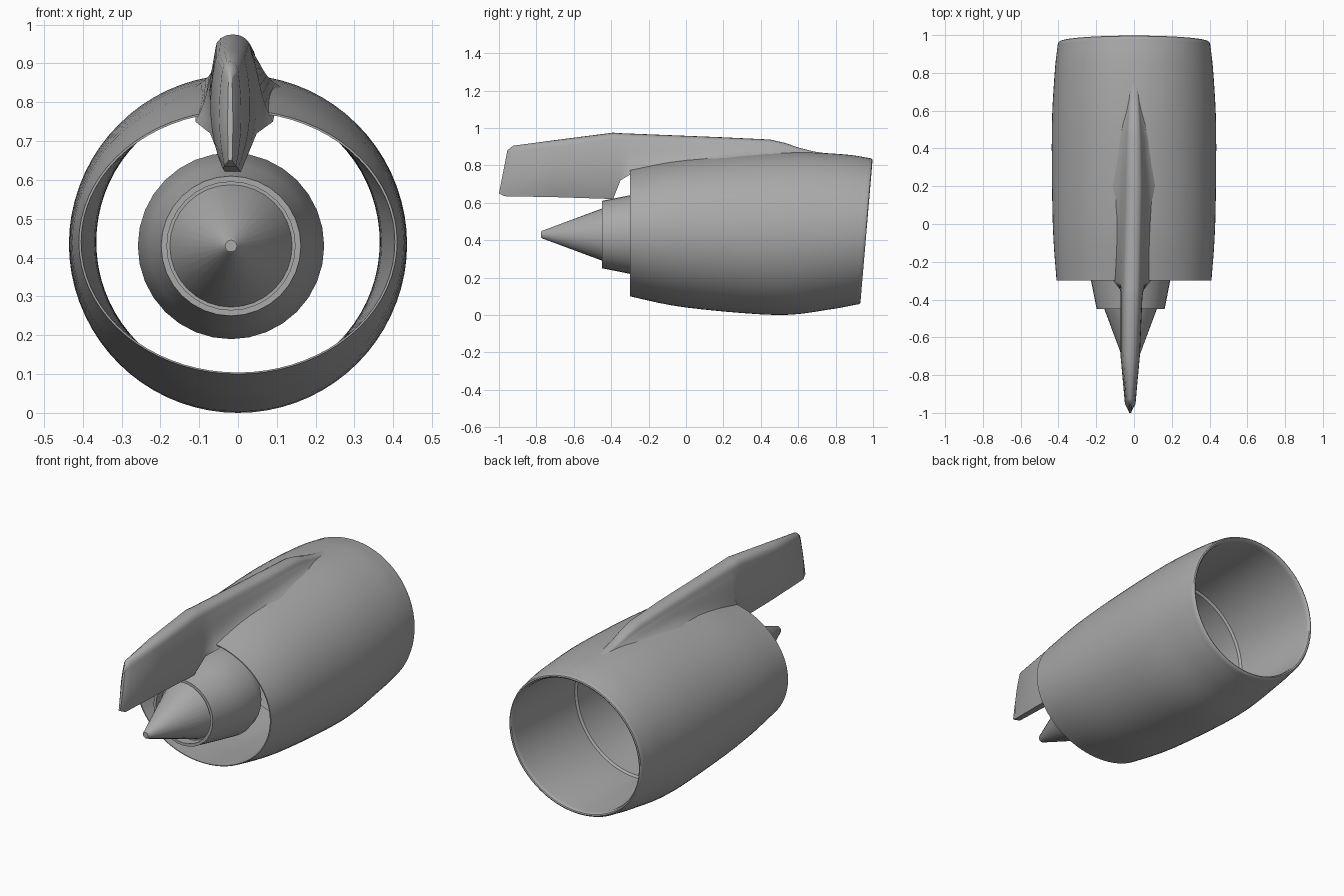
import bpy, bmesh, math

cube = bpy.data.objects.get("Cube")
if cube:
    bpy.data.objects.remove(cube, do_unlink=True)

grey = bpy.data.materials.new("engine_grey")
grey.use_nodes = True
colour = (0.4, 0.4, 0.4, 1)
grey.diffuse_color = colour
grey.node_tree.nodes["Principled BSDF"].inputs["Base Color"].default_value = colour


def clamp(value):
    return min(1, max(0, value))


def loft(name, rings, closed=False, angle=35):
    """Skin equally long point rings; open lofts get end caps."""
    bm = bmesh.new()
    rows = [[bm.verts.new(point) for point in ring] for ring in rings]
    pairs = list(zip(rows, rows[1:]))
    if closed:
        pairs.append((rows[-1], rows[0]))
    else:
        bm.faces.new(rows[0])
        bm.faces.new(rows[-1])
    for first, second in pairs:
        for i in range(len(first)):
            bm.faces.new((first[i - 1], first[i], second[i], second[i - 1]))
    bmesh.ops.recalc_face_normals(bm, faces=bm.faces)
    mesh = bpy.data.meshes.new(name)
    bm.to_mesh(mesh)
    bm.free()
    mesh.materials.append(grey)
    obj = bpy.data.objects.new(name, mesh)
    bpy.context.collection.objects.link(obj)
    bpy.ops.object.select_all(action="DESELECT")
    obj.select_set(True)
    bpy.context.view_layer.objects.active = obj
    bpy.ops.object.shade_smooth_by_angle(angle=math.radians(angle))


def spline(keys, steps=5):
    """Smooth curve through a few keys, including both ends."""
    padded = [keys[0]] + keys + [keys[-1]]
    result = []
    for before, start, end, after in zip(padded, padded[1:], padded[2:], padded[3:]):
        for step in range(steps):
            t = step / steps
            result.append(tuple(
                b + t * (c - a + t * (2 * a - 5 * b + 4 * c - d + t * (3 * (b - c) + d - a))) / 2
                for a, b, c, d in zip(before, start, end, after)))
    return result + [keys[-1]]


def nacelle_ring(y, half_width, bottom, top, sides=72):
    """Upright oval; the intake end leans forward at the top."""
    middle, half_height = (top + bottom) / 2, (top - bottom) / 2
    lean = 0.085 * clamp((y - 0.3) / 0.6)
    ring = []
    for side in range(sides):
        a = math.tau * side / sides
        rise = half_height * math.sin(a)
        ring.append((half_width * math.cos(a), y + lean * rise, middle + rise))
    return ring


# Nacelle: y, half width, bottom and top along the outer skin
skin = spline([(-0.3, 0.41, 0.1, 0.78), (0, 0.43, 0.04, 0.835), (0.5, 0.435, 0, 0.87),
               (0.8, 0.42, 0.03, 0.86), (0.94, 0.405, 0.055, 0.84)])

# Half-round intake lip turning inwards from the end of the skin
lip_y, lip_width, lip_bottom, lip_top = skin[-1]
lip = []
for step in range(1, 7):
    a = math.pi * step / 6
    inset = 0.012 * (1 - math.cos(a))
    lip.append((lip_y + 0.025 * math.sin(a), lip_width - inset, lip_bottom + inset, lip_top - inset))

# Intake duct, a small step, then the bypass duct back to a thin nozzle edge
intake = (0.43, 0.375, 0.065, 0.815)
bypass = spline([(0.42, 0.365, 0.075, 0.805), (0.1, 0.37, 0.075, 0.805), (-0.3, 0.404, 0.104, 0.775)])
loft("nacelle", [nacelle_ring(*key) for key in skin + lip + [intake] + bypass], closed=True)


def core_ring(y, radius, sides=32):
    """Circle on the core axis."""
    angles = [math.tau * side / sides for side in range(sides)]
    return [(radius * math.cos(a) - 0.018, y, radius * math.sin(a) + 0.43) for a in angles]


# Core cowl with a thin nozzle rim, and the blunt cone inside it
cowl = [(-0.1, 0.23), (-0.15, 0.24), (-0.3, 0.21), (-0.45, 0.18), (-0.45, 0.165), (-0.4, 0.165)]
cone = [(-0.38, 0.165), (-0.77, 0.02), (-0.775, 0.015), (-0.775, 0.005)]
for name, profile in (("core_cowl", cowl), ("exhaust_cone", cone)):
    loft(name, [core_ring(*key) for key in profile])


def pylon_ring(y, top, bottom, crown_width, foot_width, steps=8):
    """Rounded crown over slightly bulged flanks and a flared or pinched foot."""
    height = top - bottom
    crown = min(0.035, height * 0.3)
    half = []
    for step in range(steps + 1):
        f = step / steps
        flare = (foot_width - crown_width) * (1 - f) ** 3
        bulge = 1.3 * crown_width * f * (1 - f)
        half.append((crown_width + flare + bulge, bottom + f * (height - crown)))
    for step in range(1, 4):
        a = math.pi * step / 8
        half.append((crown_width * math.cos(a), top - crown * (1 - math.sin(a))))
    outline = half + [(0, top)] + [(-width, z) for width, z in reversed(half)]
    # The tail drifts sideways and its trailing edge rakes with height
    drift = -0.02 * clamp(-y / 0.6)
    rake = 0.045 * clamp((-y - 0.7) / 0.25)
    return [(drift + width, y + rake * (z - bottom) / height, z) for width, z in outline]


# Pylon: y, top, bottom, half width of crown and foot
pylon = [(0.8, 0.858, 0.83, 0.02, 0.06), (0.69, 0.873, 0.835, 0.025, 0.09),
         (0.6, 0.895, 0.84, 0.03, 0.1), (0.53, 0.92, 0.84, 0.035, 0.11),
         (0.45, 0.938, 0.84, 0.04, 0.11), (0.2, 0.95, 0.84, 0.045, 0.11),
         (-0.3, 0.97, 0.75, 0.045, 0.1), (-0.35, 0.972, 0.72, 0.045, 0.06),
         (-0.39, 0.975, 0.62, 0.045, 0.02), (-0.7, 0.935, 0.63, 0.04, 0.02),
         (-0.97, 0.905, 0.635, 0.022, 0.015), (-1, 0.88, 0.65, 0.005, 0.005)]
loft("pylon", [pylon_ring(*key) for key in pylon], angle=50)
